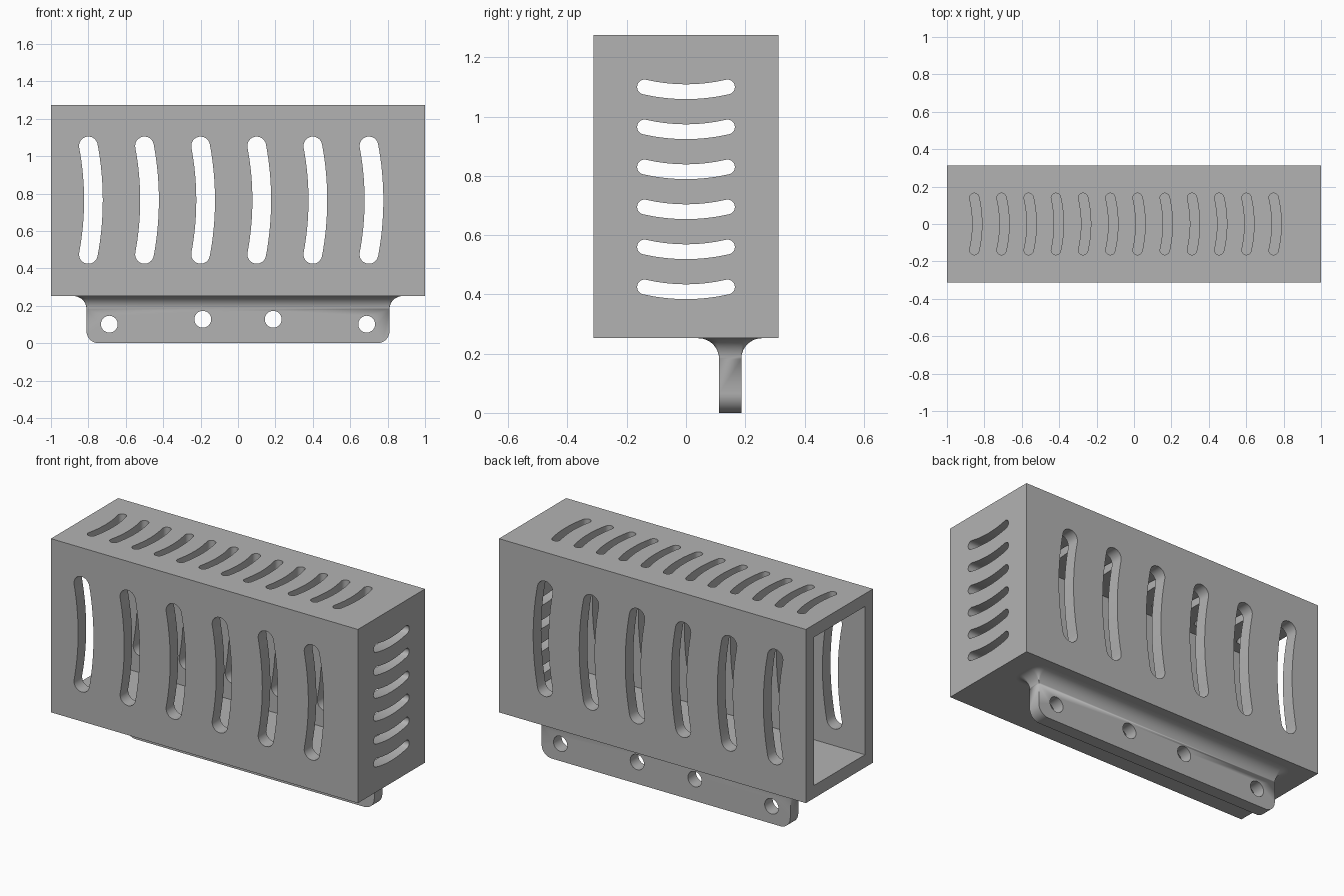
import bpy, bmesh
from math import sin, cos, pi, asin
from mathutils import Vector

cube = bpy.data.objects.get("Cube")
if cube:
    bpy.data.objects.remove(cube, do_unlink=True)

WALL = 0.075
BASE, TOP = 0.252, 1.275
HALF_X, HALF_Y = 1.0, 0.3125

grey = bpy.data.materials.new("plain grey")
grey.use_nodes = True
grey.diffuse_color = (0.45, 0.45, 0.45, 1)
grey.node_tree.nodes["Principled BSDF"].inputs["Base Color"].default_value = (0.45, 0.45, 0.45, 1)


def make_object(name, bm):
    bmesh.ops.recalc_face_normals(bm, faces=bm.faces)
    mesh = bpy.data.meshes.new(name)
    bm.to_mesh(mesh)
    bm.free()
    mesh.materials.append(grey)
    obj = bpy.data.objects.new(name, mesh)
    bpy.context.collection.objects.link(obj)
    return obj


def add_box(bm, low, high):
    low, high = Vector(low), Vector(high)
    for v in bmesh.ops.create_cube(bm, size=1)["verts"]:
        v.co = Vector(a * b for a, b in zip(v.co, high - low)) + (low + high) / 2


def add_prism(bm, points, place, near, far):
    """Extrude a 2D outline; place(u, v, depth) puts it in space."""
    rings = [[bm.verts.new(place(u, v, d)) for u, v in points] for d in (near, far)]
    for ring in rings:
        bm.faces.new(ring)
    for i in range(len(points)):
        j = (i + 1) % len(points)
        bm.faces.new((rings[0][i], rings[0][j], rings[1][j], rings[1][i]))


def arc(cx, cy, r, start, end, steps):
    return [(cx + r * cos(start + (end - start) * i / steps),
             cy + r * sin(start + (end - start) * i / steps)) for i in range(steps + 1)]


def slot(half, sag, width):
    """Curved slot along v with round ends, bulging towards +u."""
    r = (half ** 2 + sag ** 2) / (2 * sag)
    a, w, cx = asin(half / r), width / 2, sag - r
    ex, ey = cx + r * cos(a), r * sin(a)
    return (arc(cx, 0, r + w, -a, a, 16)
            + arc(ex, ey, w, a, a + pi, 12)[1:-1]
            + arc(cx, 0, r - w, a, -a, 16)
            + arc(ex, -ey, w, pi - a, 2 * pi - a, 12)[1:-1])


def cut(obj, cutter):
    mod = obj.modifiers.new("cut", 'BOOLEAN')
    mod.operation, mod.solver, mod.object = 'DIFFERENCE', 'EXACT', cutter
    bpy.context.view_layer.objects.active = obj
    bpy.ops.object.modifier_apply(modifier=mod.name)
    bpy.data.objects.remove(cutter, do_unlink=True)


def smooth(obj):
    bpy.ops.object.select_all(action='DESELECT')
    obj.select_set(True)
    bpy.context.view_layer.objects.active = obj
    bpy.ops.object.shade_smooth_by_angle(angle=0.6)


# Hollow housing, open at the -x end
bm = bmesh.new()
add_box(bm, (-HALF_X, -HALF_Y, BASE), (HALF_X, HALF_Y, TOP))
housing = make_object("housing", bm)
bm = bmesh.new()
add_box(bm, (-HALF_X - 0.1, WALL - HALF_Y, BASE + WALL), (HALF_X - WALL, HALF_Y - WALL, TOP - WALL))
cut(housing, make_object("cavity_cutter", bm))

# Ventilation slots: front and back, top, closed end
bm = bmesh.new()
side_slot, small_slot = slot(0.29, 0.027, 0.1), slot(0.14, 0.016, 0.05)
for i in range(6):
    x = -0.8 + 0.3 * i
    add_prism(bm, side_slot, lambda u, v, d: (x + u, d, 0.765 + v), -0.4, 0.4)
    z = 1.1 - 0.135 * i
    add_prism(bm, small_slot, lambda u, v, d: (d, v, z - u), 0.88, 1.1)
for i in range(12):
    x = -0.854 + 0.1455 * i
    add_prism(bm, small_slot, lambda u, v, d: (x + u, v, d), 1.15, 1.35)
cut(housing, make_object("slot_cutter", bm))
smooth(housing)

# Mounting flange with rounded lower corners
FX, FY, MID_Y, FILLET, CORNER = 0.81, 0.0375, 0.149, 0.07, 0.065
bm = bmesh.new()
z_join = BASE - FILLET
outline = ([(FX, z_join), (-FX, z_join)]
           + arc(CORNER - FX, CORNER, CORNER, pi, 1.5 * pi, 10)
           + arc(FX - CORNER, CORNER, CORNER, 1.5 * pi, 2 * pi, 10))
add_prism(bm, outline, lambda u, v, d: (u, MID_Y + d, v), -FY, FY)
bm.faces.ensure_lookup_table()
bmesh.ops.delete(bm, geom=[f for f in bm.faces if all(abs(v.co.z - z_join) < 1e-5 for v in f.verts)],
                 context='FACES_ONLY')

# Concave fillet flaring into the underside of the housing
levels = [(FILLET * (1 - cos(t)), z_join + FILLET * sin(t)) for t in [pi / 2 * i / 12 for i in range(13)]]
levels.append((FILLET, BASE + 0.02))
rings = []
for offset, z in levels:
    ring = []
    for k, (sx, sy) in enumerate(((1, 1), (-1, 1), (-1, -1), (1, -1))):
        ring += arc(sx * FX, MID_Y + sy * FY, offset, k * pi / 2, (k + 1) * pi / 2, 8)
    rings.append([bm.verts.new((x, y, z)) for x, y in ring])
for low, high in zip(rings, rings[1:]):
    for i in range(len(low)):
        j = (i + 1) % len(low)
        bm.faces.new((low[i], low[j], high[j], high[i]))
bm.faces.new(rings[-1])
bmesh.ops.remove_doubles(bm, verts=bm.verts, dist=1e-5)
flange = make_object("mounting_flange", bm)

# Screw holes
bm = bmesh.new()
for side in (-1, 1):
    for x, z in ((0.688, 0.102), (0.188, 0.128)):
        add_prism(bm, arc(side * x, z, 0.045, 0, 2 * pi, 32)[:-1], lambda u, v, d: (u, d, v), 0, 0.3)
cut(flange, make_object("hole_cutter", bm))
smooth(flange)
